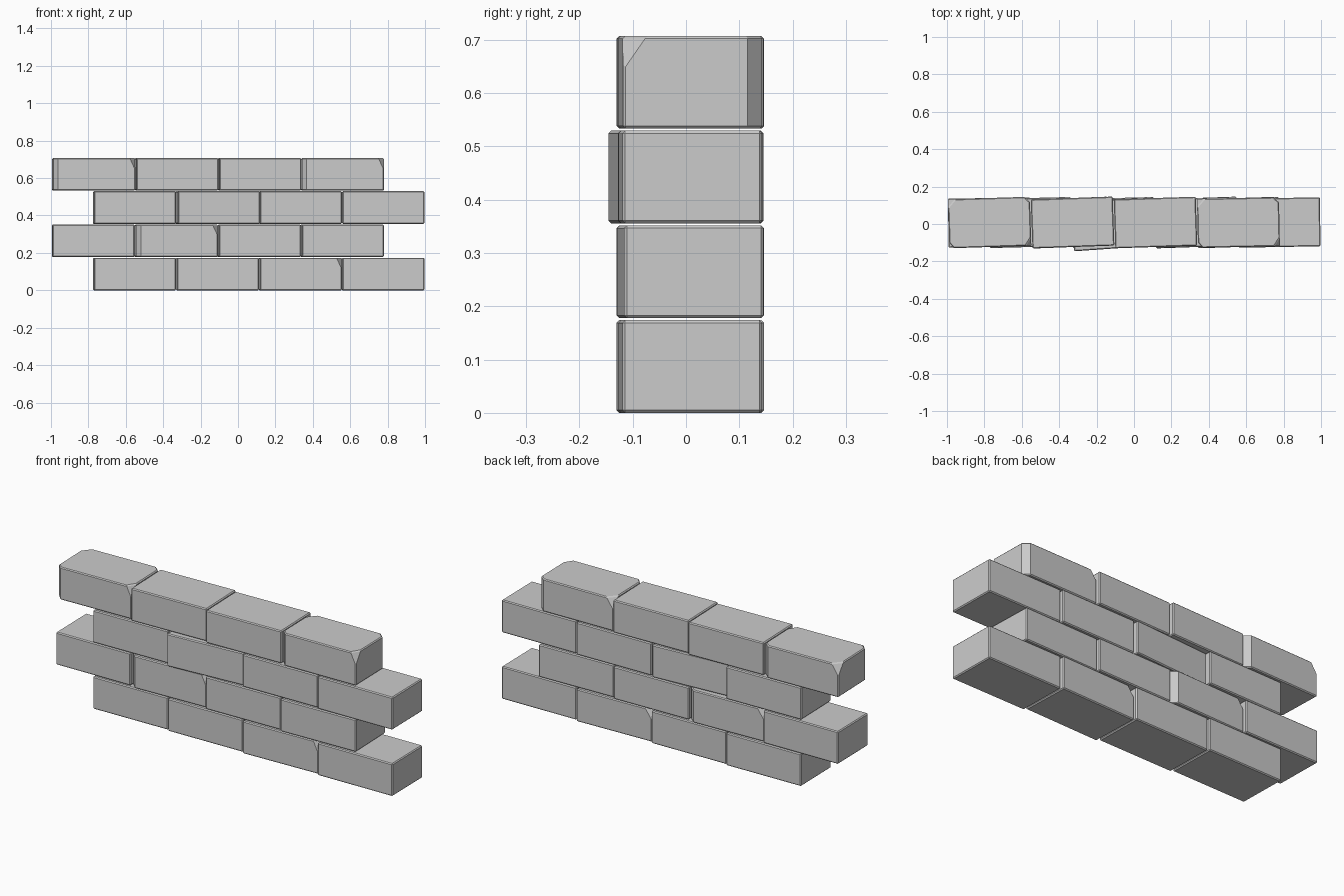
import bpy, bmesh
from math import radians
from mathutils import Vector, Matrix

if "Cube" in bpy.data.objects:
    bpy.data.objects.remove(bpy.data.objects["Cube"])

L, D, H = 0.438, 0.262, 0.174   # brick size
PITCH_X, PITCH_Z = 0.4435, 0.1778


def cut(bm, corner, size):
    """Slice off the corner (signs) with intercepts size; a zero size runs the cut along that axis."""
    half = Vector((L / 2, D / 2, H / 2))
    n = Vector([s / k if k else 0 for s, k in zip(corner, size)])
    p = Vector([s * h for s, h in zip(corner, half)])
    axis = 0
    p[axis] -= corner[axis] * size[axis]
    bmesh.ops.bisect_plane(bm, geom=bm.verts[:] + bm.edges[:] + bm.faces[:],
                           plane_co=p, plane_no=n.normalized(), clear_outer=True)
    bmesh.ops.holes_fill(bm, edges=[e for e in bm.edges if e.is_boundary], sides=0)


def brick(name, x, y, z, angle, chipped=False, worn=False):
    bm = bmesh.new()
    bmesh.ops.create_cube(bm, size=1, matrix=Matrix.Diagonal((L, D, H, 1)))
    if chipped:   # broken top corners
        cut(bm, (1, -1, 1), (0.03, 0.045, 0.065))
        cut(bm, (-1, 1, 1), (0.04, 0.045, 0.06))
    if worn:      # worn upright edges
        cut(bm, (1, 1, 0), (0.03, 0.028, 0))
        cut(bm, (-1, -1, 0), (0.025, 0.028, 0))
    bmesh.ops.recalc_face_normals(bm, faces=bm.faces[:])
    me = bpy.data.meshes.new(name)
    bm.to_mesh(me)
    bm.free()
    ob = bpy.data.objects.new(name, me)
    bpy.context.collection.objects.link(ob)
    ob.location = (x, y, z + H / 2)
    ob.rotation_euler.z = radians(angle)
    b = ob.modifiers.new("soft_edges", 'BEVEL')
    b.width, b.segments = 0.005, 1
    b.limit_method, b.angle_limit = 'ANGLE', radians(60)


# Courses from the bottom up: left end, and the turn of each brick
courses = [
    (-0.776, (1.2, 1.2, 2.0, 1.0)),
    (-0.996, (1.0, 2.2, 1.5, 1.8)),
    (-0.776, (1.5, 4.0, 1.3, 1.0)),
    (-0.994, (1.8, 2.0, 1.8, 1.2)),
]
chips = {(0, 2), (1, 1), (3, 0), (3, 3)}
wear = {(1, 1), (3, 0), (3, 3)}

for r, (left, turns) in enumerate(courses):
    for i, a in enumerate(turns):
        y = 0.0 if a > 3 else 0.008
        brick(f"brick_course{r + 1}_{i + 1}", left + L / 2 + 0.003 + i * PITCH_X, y,
              r * PITCH_Z, a, (r, i) in chips, (r, i) in wear)
